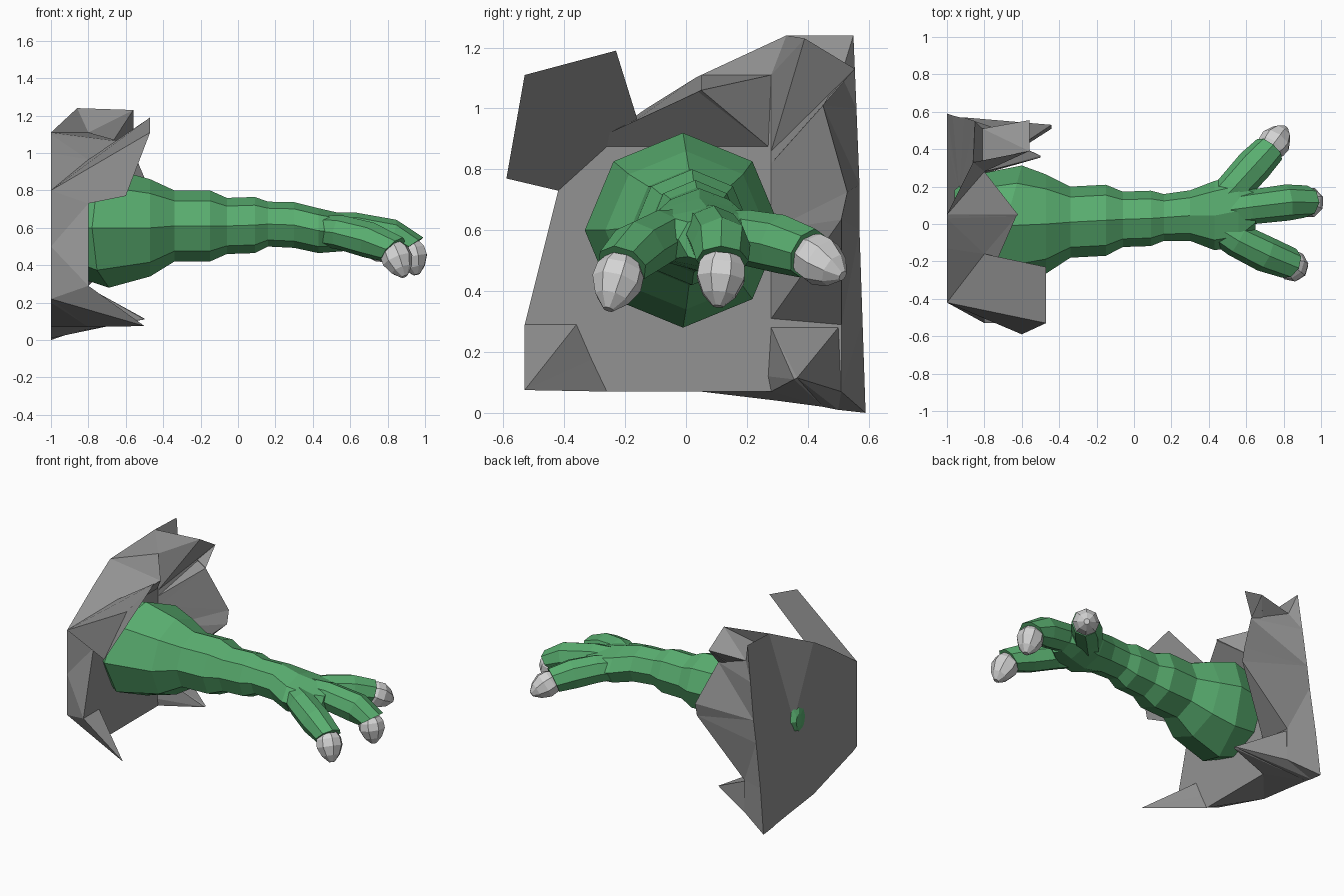
import bpy
import bmesh
from math import cos, sin, tau
from mathutils import Vector

cube = bpy.data.objects.get("Cube")
if cube:
    bpy.data.objects.remove(cube, do_unlink=True)


def make_material(name, color):
    material = bpy.data.materials.new(name)
    material.use_nodes = True
    material.diffuse_color = (*color, 1)
    shader = material.node_tree.nodes["Principled BSDF"]
    shader.inputs["Base Color"].default_value = (*color, 1)
    shader.inputs["Roughness"].default_value = 0.8
    return material


green_skin = make_material("green skin", (0.1, 0.42, 0.16))
gray_rock = make_material("gray rock", (0.29, 0.29, 0.29))
pale_claw = make_material("pale claw", (0.65, 0.65, 0.65))


def finish(bm, name, material):
    """Turn a bmesh into a flat shaded object."""
    bmesh.ops.recalc_face_normals(bm, faces=bm.faces)
    mesh = bpy.data.meshes.new(name)
    bm.to_mesh(mesh)
    bm.free()
    mesh.materials.append(material)
    obj = bpy.data.objects.new(name, mesh)
    bpy.context.collection.objects.link(obj)
    return obj


def bridge(bm, first, second):
    """Join two vertex loops of equal length with quads."""
    count = len(first)
    for i in range(count):
        j = (i + 1) % count
        bm.faces.new((first[i], first[j], second[j], second[i]))


def loft(name, loops, material):
    """Skin a row of point loops and close both ends."""
    bm = bmesh.new()
    rows = [[bm.verts.new(p) for p in loop] for loop in loops]
    for first, second in zip(rows, rows[1:]):
        bridge(bm, first, second)
    bm.faces.new(rows[0])
    bm.faces.new(rows[-1])
    return finish(bm, name, material)


def ring(center, direction, width, height, sides=8):
    """Points of an oval facing along a direction, with one corner on top."""
    direction = Vector(direction).normalized()
    side = Vector((0, 0, 1)).cross(direction).normalized()
    up = direction.cross(side)
    angles = [tau * i / sides for i in range(sides)]
    return [Vector(center) + side * width * sin(a) + up * height * cos(a)
            for a in angles]


# Arm and palm: x, y, z, half width, half height, sideways lean
arm_sections = [
    (-0.96, 0.15, 0.6, 0.03, 0.05, 0),
    (-0.87, 0, 0.6, 0.26, 0.26, 0),
    (-0.69, -0.01, 0.6, 0.335, 0.32, -0.28),
    (-0.47, 0, 0.6, 0.265, 0.26, 0),
    (-0.34, 0.01, 0.61, 0.19, 0.19, 0),
    (-0.15, 0.02, 0.61, 0.19, 0.19, 0),
    (-0.06, 0.025, 0.61, 0.148, 0.15, 0),
    (0.09, 0.03, 0.615, 0.148, 0.15, 0),
    (0.16, 0.035, 0.62, 0.125, 0.12, 0),
    (0.3, 0.045, 0.615, 0.135, 0.122, 0),
    (0.43, 0.045, 0.585, 0.185, 0.12, 0),
    (0.56, 0.07, 0.575, 0.19, 0.1, 0),
    (0.65, 0.085, 0.57, 0.11, 0.08, 0),
]
loft("arm", [ring((x, y, z), (1, lean, 0), w, h)
             for x, y, z, w, h, lean in arm_sections], green_skin)

# Fingers: centre line points, then the claw tip
fingers = {
    "left": [(0.42, 0.08, 0.58), (0.54, 0.2, 0.575), (0.64, 0.31, 0.555),
             (0.725, 0.4, 0.525), (0.81, 0.515, 0.45)],
    "middle": [(0.4, 0.06, 0.605), (0.62, 0.09, 0.59), (0.82, 0.115, 0.55),
               (0.92, 0.12, 0.5), (0.955, 0.105, 0.35)],
    "right": [(0.4, 0.01, 0.59), (0.55, -0.085, 0.575), (0.7, -0.16, 0.535),
              (0.83, -0.21, 0.485), (0.89, -0.255, 0.34)],
}
finger_radii = (0.08, 0.092, 0.097, 0.086)
claw_profile = ((-0.1, 0.06), (0.1, 0.08), (0.4, 0.084), (0.75, 0.058), (1, 0.018))

for side_name, points in fingers.items():
    path = [Vector(p) for p in points]
    tip = path.pop()
    loops = []
    for i, point in enumerate(path):
        before = path[max(i - 1, 0)]
        after = path[i + 1] if i + 1 < len(path) else tip
        loops.append(ring(point, after - before, finger_radii[i], finger_radii[i]))
    loft(side_name + "_finger", loops, green_skin)

    base = path[-1]
    axis = tip - base
    loft(side_name + "_claw",
         [ring(base + axis * t, axis, r, r) for t, r in claw_profile], pale_claw)

# Broken wall: rear outline, jagged front outline and flat opening edge
rear_edge = [
    (-1, -0.42, 0.22), (-1, -0.42, 0.5), (-1, -0.42, 0.8), (-1, -0.13, 1),
    (-1, 0.03, 1.1), (-1, 0.05, 1.11), (-0.86, 0.33, 1.24), (-0.81, 0.3, 1.12),
    (-0.81, 0.51, 1.11), (-0.88, 0.56, 1), (-0.91, 0.57, 0.75),
    (-0.93, 0.57, 0.6), (-0.97, 0.58, 0.3), (-1, 0.59, 0), (-1, 0.5, 0.01),
    (-1, 0.45, 0.02), (-1, 0.3, 0.04), (-1, 0.05, 0.07), (-1, -0.38, 0.2),
]
jagged_edge = [
    (-0.5, -0.53, 0.075), (-0.8, -0.53, 0.29), (-0.8, -0.42, 0.73),
    (-0.8, -0.16, 0.965), (-0.63, 0.04, 1.055), (-0.62, 0.05, 1.06),
    (-0.8, 0.28, 1.11), (-0.56, 0.39, 1.23), (-0.56, 0.555, 1.13),
    (-0.56, 0.45, 1.01), (-0.44, 0.53, 0.725), (-0.44, 0.51, 0.635),
    (-0.8, 0.51, 0.29), (-0.8, 0.51, 0.07), (-0.5, 0.365, 0.115),
    (-0.5, 0.355, 0.11), (-0.8, 0.28, 0.07), (-0.8, 0.05, 0.07),
    (-0.8, -0.26, 0.07),
]
opening_edge = [
    (-0.36, 0.29), (-0.365, 0.3), (-0.365, 0.7), (-0.36, 0.87), (-0.35, 0.875),
    (0.27, 0.875), (0.28, 0.87), (0.28, 0.86), (0.28, 0.82), (0.28, 0.75),
    (0.28, 0.6), (0.28, 0.31), (0.285, 0.295), (0.505, 0.287), (0.5, 0.28),
    (0.28, 0.28), (0.27, 0.12), (0.05, 0.15), (-0.31, 0.175),
]
bm = bmesh.new()
rear = [bm.verts.new(p) for p in rear_edge]
jagged = [bm.verts.new(p) for p in jagged_edge]
opening = [bm.verts.new((-0.8, y, z)) for y, z in opening_edge]
bridge(bm, rear, jagged)
bridge(bm, jagged, opening)
bm.faces.new(opening)

# Raised rear crest, with a notch between it and the upper horn
crest = bm.verts.new((-0.85, 0.55, 1.24))
bm.faces.new((rear[6], rear[7], rear[8], crest))
bm.faces.new((rear[8], rear[9], crest))

# The rear dips in towards the end of the arm
outline = rear[:7] + [crest] + rear[9:]
hollow = bm.verts.new((-0.935, 0.17, 0.6))
for i, corner in enumerate(outline):
    bm.faces.new((corner, hollow, outline[i - 1]))
bmesh.ops.triangulate(bm, faces=[f for f in bm.faces if len(f.verts) == 4])
finish(bm, "broken_wall", gray_rock)

# Solid shard jutting from the upper right of the wall
bm = bmesh.new()
rear_corner = bm.verts.new((-1, -0.42, 0.8))
inner_top = bm.verts.new((-0.8, -0.16, 0.965))
inner_low = bm.verts.new((-0.8, -0.42, 0.73))
outer_top = bm.verts.new((-0.47, -0.23, 1.19))
outer_front = bm.verts.new((-0.47, -0.53, 1.11))
outer_low = bm.verts.new((-0.6, -0.59, 0.77))
bm.faces.new((rear_corner, outer_front, outer_top, inner_top))
bm.faces.new((rear_corner, inner_low, outer_low, outer_front))
bm.faces.new((inner_top, outer_top, outer_front, outer_low, inner_low))
bm.faces.new((rear_corner, inner_top, inner_low))
finish(bm, "wall_shard", gray_rock)
